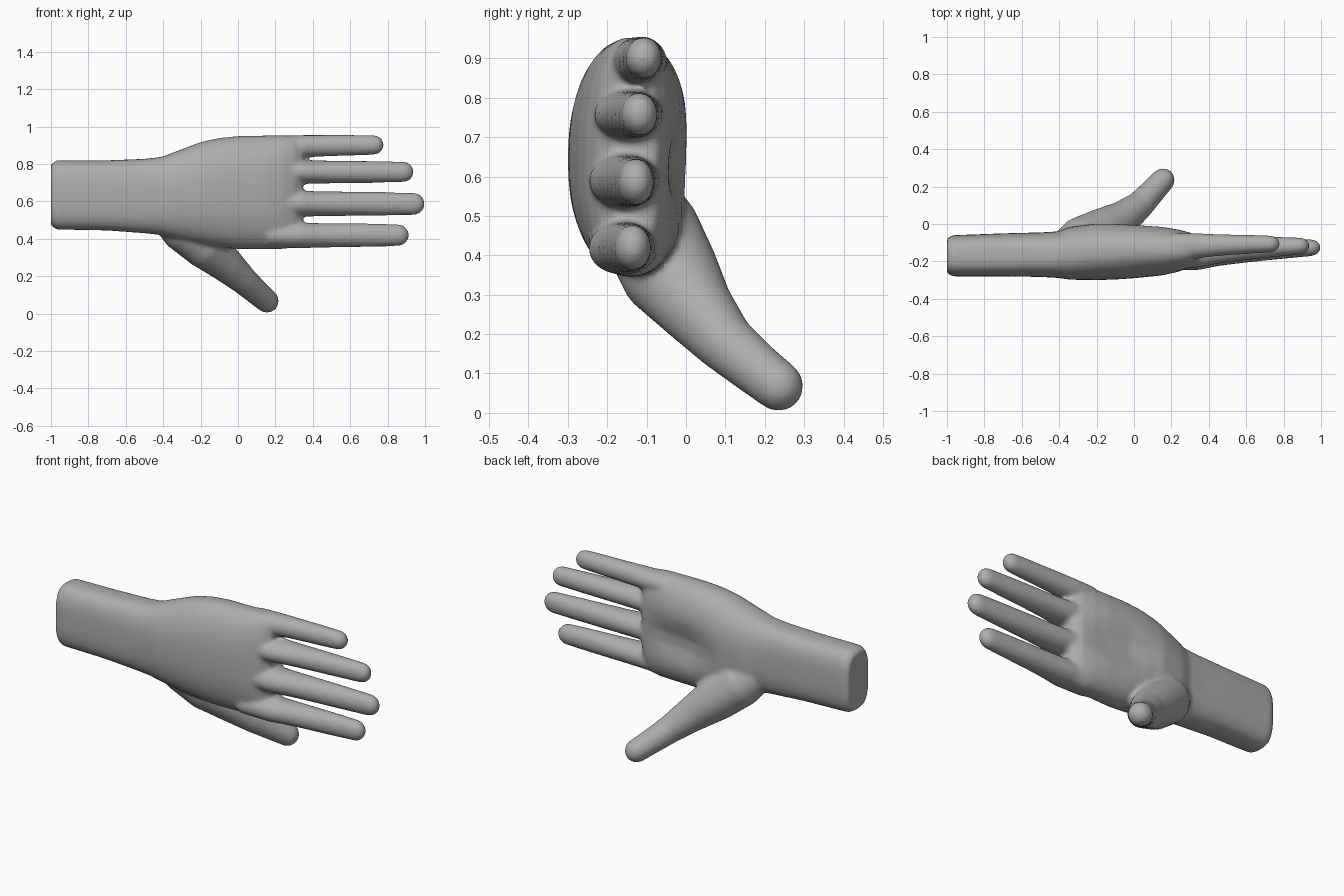
import bpy, bmesh
from math import sin, cos, pi, exp, copysign
from mathutils import Vector

cube = bpy.data.objects.get("Cube")
if cube:
    bpy.data.objects.remove(cube)

bm = bmesh.new()
SIDES = 40


def loft(rings):
    """Skin closed rings of points and cap both ends."""
    loops = [[bm.verts.new(p) for p in ring] for ring in rings]
    for a, b in zip(loops, loops[1:]):
        for i in range(len(a)):
            j = (i + 1) % len(a)
            bm.faces.new((a[i], a[j], b[j], b[i]))
    bm.faces.new(loops[0][::-1])
    bm.faces.new(loops[-1])


def palm_ring(x, back, front, low, high, power, hollow):
    """Rounded cross-section with a shallow hollow on the palm side."""
    yc, zc = (back + front) / 2, (low + high) / 2
    ring = []
    for i in range(SIDES):
        a = 2 * pi * i / SIDES
        c, s = cos(a), sin(a)
        y = yc + (front - back) / 2 * copysign(abs(c) ** (2 / power), c)
        z = zc + (high - low) / 2 * copysign(abs(s) ** (2 / power), s)
        if c > 0:
            y -= hollow * exp(-((z - 0.62) / 0.11) ** 2)
        ring.append(Vector((x, y, z)))
    return ring


def tube(points):
    """Oval tube along (centre, y radius, z radius) points with a domed tip."""
    pts = [(Vector(c), ry, rz) for c, ry, rz in points]
    rings = []

    def ring(centre, tangent, ry, rz):
        side = tangent.cross(Vector((0, 1, 0))).normalized()
        up = side.cross(tangent)
        rings.append([centre + up * ry * cos(2 * pi * i / SIDES)
                      + side * rz * sin(2 * pi * i / SIDES) for i in range(SIDES)])

    for i, (c, ry, rz) in enumerate(pts):
        t = (pts[min(i + 1, len(pts) - 1)][0] - pts[max(i - 1, 0)][0]).normalized()
        ring(c, t, ry, rz)
    for k in range(1, 7):
        a = k * pi / 13
        ring(c + t * rz * sin(a), t, ry * cos(a), rz * cos(a))
    loft(rings)


# Forearm, wrist and palm: x, back, front, low, high, squareness, hollow
loft([palm_ring(*s) for s in (
    (-1.0, -0.265, -0.075, 0.47, 0.80, 3, 0),
    (-0.97, -0.28, -0.06, 0.45, 0.82, 3, 0),
    (-0.7, -0.28, -0.05, 0.445, 0.82, 3, 0),
    (-0.5, -0.283, -0.045, 0.43, 0.828, 2.8, 0),
    (-0.41, -0.288, -0.04, 0.42, 0.838, 2.6, 0),
    (-0.34, -0.298, -0.015, 0.40, 0.865, 2.4, 0),
    (-0.2, -0.30, 0.01, 0.37, 0.918, 2.3, 0.01),
    (-0.1, -0.297, 0.014, 0.355, 0.94, 2.3, 0.03),
    (0.0, -0.29, 0.012, 0.345, 0.95, 2.3, 0.05),
    (0.15, -0.275, 0.0, 0.345, 0.953, 2.3, 0.045),
    (0.24, -0.255, -0.02, 0.345, 0.954, 2.4, 0.025),
    (0.3, -0.23, -0.04, 0.355, 0.95, 2.5, 0.01),
    (0.345, -0.19, -0.075, 0.38, 0.935, 2.6, 0),
)])

# Fingers: tip x, tip y, tip z, base z, width radius, base depth radius
for tip, y, z, base_z, r, depth in (
        (0.785, -0.107, 0.902, 0.895, 0.057, 0.068),
        (0.945, -0.118, 0.758, 0.757, 0.060, 0.090),
        (1.005, -0.127, 0.587, 0.588, 0.065, 0.092),
        (0.92, -0.135, 0.42, 0.418, 0.064, 0.088)):
    end = tip - r
    base_y = y - 0.75 * (depth - 0.055)
    rows = []
    for f, swell in ((-0.35, 1.0), (0, 1.06), (0.2, 1.03), (0.45, 1.0),
                     (0.7, 0.98), (1, 0.92)):
        x = 0.34 + (end - 0.34) * f
        g = max(f, 0) ** 0.7
        rows.append(((x, base_y + (y - base_y) * g, base_z + (z - base_z) * g),
                     depth + (0.046 - depth) * g, r * swell))
    tube(rows)

# Thumb and the muscle at its root
tube([((-0.38, -0.14, 0.55), 0.09, 0.11),
      ((-0.29, -0.09, 0.46), 0.125, 0.13),
      ((-0.17, -0.04, 0.355), 0.125, 0.12),
      ((-0.06, 0.03, 0.26), 0.095, 0.095),
      ((0.03, 0.10, 0.178), 0.076, 0.076),
      ((0.10, 0.175, 0.115), 0.068, 0.068),
      ((0.155, 0.235, 0.068), 0.064, 0.064)])

bmesh.ops.recalc_face_normals(bm, faces=bm.faces)
mesh = bpy.data.meshes.new("hand")
bm.to_mesh(mesh)
bm.free()
hand = bpy.data.objects.new("hand", mesh)
bpy.context.collection.objects.link(hand)

# Plain grey surface
grey = bpy.data.materials.new("plain_grey")
grey.use_nodes = True
colour = (0.42, 0.42, 0.42, 1)
grey.diffuse_color = colour
grey.node_tree.nodes["Principled BSDF"].inputs["Base Color"].default_value = colour
mesh.materials.append(grey)

# Fuse the parts into one skin and soften the joins
remesh = hand.modifiers.new("fuse", "REMESH")
remesh.mode = "VOXEL"
remesh.voxel_size = 0.01
remesh.use_smooth_shade = True
soften = hand.modifiers.new("soften", "SMOOTH")
soften.factor = 0.5
soften.iterations = 14
